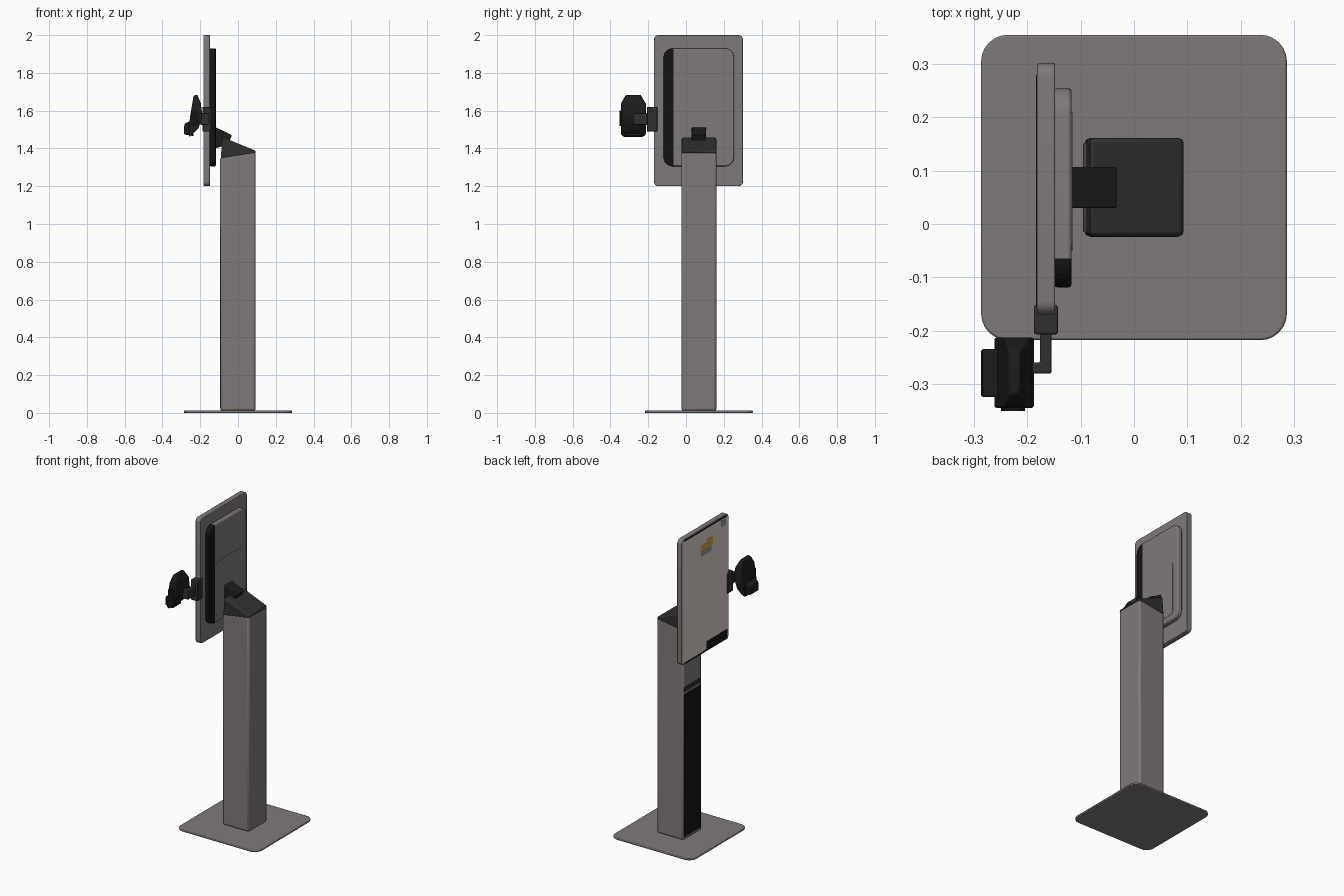
import bpy, bmesh, math
from mathutils import Vector

cube = bpy.data.objects.get("Cube")
if cube:
    bpy.data.objects.remove(cube, do_unlink=True)


def material(name, r, g, b):
    m = bpy.data.materials.new(name)
    m.use_nodes = True
    m.diffuse_color = (r, g, b, 1)
    node = next(n for n in m.node_tree.nodes if n.type == 'BSDF_PRINCIPLED')
    node.inputs["Base Color"].default_value = (r, g, b, 1)
    node.inputs["Roughness"].default_value = 0.6
    return m


GREY = material("warm grey", 0.215, 0.195, 0.193)
DARK = material("charcoal", 0.03, 0.03, 0.03)
GRAPHITE = material("graphite", 0.012, 0.012, 0.012)
BLACK = material("black", 0.007, 0.007, 0.007)
WHITE = material("display white", 0.72, 0.64, 0.62)
ORANGE = material("orange", 0.7, 0.36, 0.05)
SLATE = material("slate", 0.3, 0.3, 0.3)

# Order in which (u, v, depth) become x, y, z for each extrusion axis
PLACE = {'x': lambda u, v, d: (d, u, v),
         'y': lambda u, v, d: (u, d, v),
         'z': lambda u, v, d: (u, v, d)}


def prism(name, axis, outline, lo, hi, mat, radius=0, soft=0, cuts=(), split=None):
    """Extrude an outline; round its corners, slice it, soften its rims."""
    bm = bmesh.new()
    place = PLACE[axis]
    ends = [[bm.verts.new(place(u, v, d)) for u, v in outline] for d in (lo, hi)]
    bm.faces.new(ends[0])
    bm.faces.new(ends[1])
    n = len(outline)
    sides = []
    for i in range(n):
        j = (i + 1) % n
        bm.faces.new((ends[0][i], ends[0][j], ends[1][j], ends[1][i]))
        sides.append(bm.edges.get((ends[0][i], ends[1][i])))
    bmesh.ops.recalc_face_normals(bm, faces=bm.faces)
    if radius:
        bmesh.ops.bevel(bm, geom=sides, offset=radius, segments=6,
                        profile=0.5, affect='EDGES')
    for point, normal in cuts:
        cut = bmesh.ops.bisect_plane(bm, geom=bm.verts[:] + bm.edges[:] + bm.faces[:],
                                     plane_co=point, plane_no=normal, clear_outer=True)
        rim = [e for e in cut["geom_cut"] if isinstance(e, bmesh.types.BMEdge)]
        if rim:
            bmesh.ops.contextual_create(bm, geom=rim)
    if split:
        y, second = split
        bmesh.ops.bisect_plane(bm, geom=bm.verts[:] + bm.edges[:] + bm.faces[:],
                               plane_co=(0, y, 0), plane_no=(0, 1, 0))
        for f in bm.faces:
            f.material_index = int(f.calc_center_median().y < y)
    bmesh.ops.recalc_face_normals(bm, faces=bm.faces)
    mesh = bpy.data.meshes.new(name)
    bm.to_mesh(mesh)
    bm.free()
    mesh.materials.append(mat)
    if split:
        mesh.materials.append(second)
    ob = bpy.data.objects.new(name, mesh)
    bpy.context.collection.objects.link(ob)
    if soft:
        mod = ob.modifiers.new("soft rims", 'BEVEL')
        mod.width, mod.segments = soft, 2
        mod.limit_method, mod.angle_limit = 'ANGLE', math.radians(40)
    bpy.ops.object.select_all(action='DESELECT')
    ob.select_set(True)
    bpy.context.view_layer.objects.active = ob
    bpy.ops.object.shade_smooth_by_angle(angle=math.radians(35))
    return ob


def rect(u0, u1, v0, v1):
    return [(u0, v0), (u1, v0), (u1, v1), (u0, v1)]


# Floor plate and column
prism("base_plate", 'z', rect(-0.287, 0.287, -0.218, 0.355), 0, 0.012, GREY, 0.05, 0.004)
prism("column", 'y', [(-0.094, 0.01), (0.093, 0.01), (0.093, 1.385), (-0.094, 1.355)],
      -0.024, 0.161, GREY, soft=0.012)
prism("column_cap", 'y', [(-0.092, 1.345), (0.093, 1.372), (0.093, 1.388), (-0.082, 1.46)],
      -0.023, 0.161, DARK, soft=0.009)

# Service panel on the screen side of the column
prism("column_panel", 'x', rect(-0.014, 0.151, 0.03, 0.94), -0.0955, -0.093, BLACK)
prism("column_slot", 'x', rect(-0.014, 0.151, 0.955, 0.985), -0.0955, -0.093, DARK)

# Neck joining the cap to the screen housing
prism("neck", 'y', [(-0.118, 1.4), (-0.05, 1.425), (-0.032, 1.47), (-0.118, 1.512)],
      0.03, 0.107, GRAPHITE, soft=0.003)

# Screen slab and rear housing with its dark end
prism("screen", 'x', rect(-0.17, 0.302, 1.2, 2), -0.181, -0.148, GREY, 0.025, 0.003)
prism("rear_housing", 'x', rect(-0.119, 0.255, 1.305, 1.93), -0.15, -0.117, GREY,
      0.05, 0.006, split=(-0.065, BLACK))
prism("housing_cover", 'x', rect(-0.05, 0.21, 1.34, 1.69), -0.118, -0.1155, GREY, 0.02)

# Bright display face with its flat markings
prism("display", 'x', rect(-0.167, 0.299, 1.203, 1.997), -0.1825, -0.18, WHITE, 0.022)
for name, y0, y1, z0, z1, mat in (
        ("display_top_line", -0.155, 0.28, 1.985, 1.996, BLACK),
        ("display_bottom_line", 0.05, 0.28, 1.204, 1.213, BLACK),
        ("display_bottom_bar", -0.155, 0.055, 1.204, 1.265, BLACK),
        ("display_corner_patch", -0.14, -0.09, 1.935, 1.975, SLATE),
        ("display_warm_patch_low", 0.05, 0.115, 1.86, 1.893, ORANGE),
        ("display_warm_patch_high", -0.008, 0.05, 1.867, 1.915, ORANGE),
        ("display_cool_patch", 0.005, 0.11, 1.825, 1.86, SLATE)):
    prism(name, 'x', rect(y0, y1, z0, z1), -0.1835, -0.182, mat)

# Side bracket and bent arm for the card terminal
prism("side_clamp", 'x', rect(-0.207, -0.152, 1.49, 1.62), -0.188, -0.143, DARK, soft=0.004)
prism("terminal_arm", 'z', [(-0.176, -0.2), (-0.155, -0.2), (-0.155, -0.281), (-0.2, -0.281),
                            (-0.2, -0.26), (-0.176, -0.26)], 1.525, 1.587, DARK, soft=0.004)

# Card terminal: leaning body with sloped shoulders and a lower lip
shoulders = []
for side in (-1, 1):
    y = -0.279 + side * 0.066
    shoulders.append((Vector((0, y, 1.637)), Vector((0, side * 0.87, 0.5))))
    shoulders.append((Vector((0, y, 1.475)), Vector((0, side * 0.7, -0.7))))
prism("terminal_body", 'y',
      [(-0.235, 1.68), (-0.215, 1.685), (-0.197, 1.64), (-0.188, 1.57), (-0.21, 1.505),
       (-0.258, 1.46), (-0.262, 1.5), (-0.252, 1.58)],
      -0.345, -0.213, GRAPHITE, soft=0.004, cuts=shoulders)
prism("terminal_lip", 'y', [(-0.287, 1.475), (-0.284, 1.53), (-0.25, 1.548), (-0.235, 1.465)],
      -0.325, -0.235, GRAPHITE, soft=0.004)
prism("terminal_side_button", 'y', rect(-0.25, -0.205, 1.52, 1.6), -0.351, -0.343, BLACK, 0.015)
